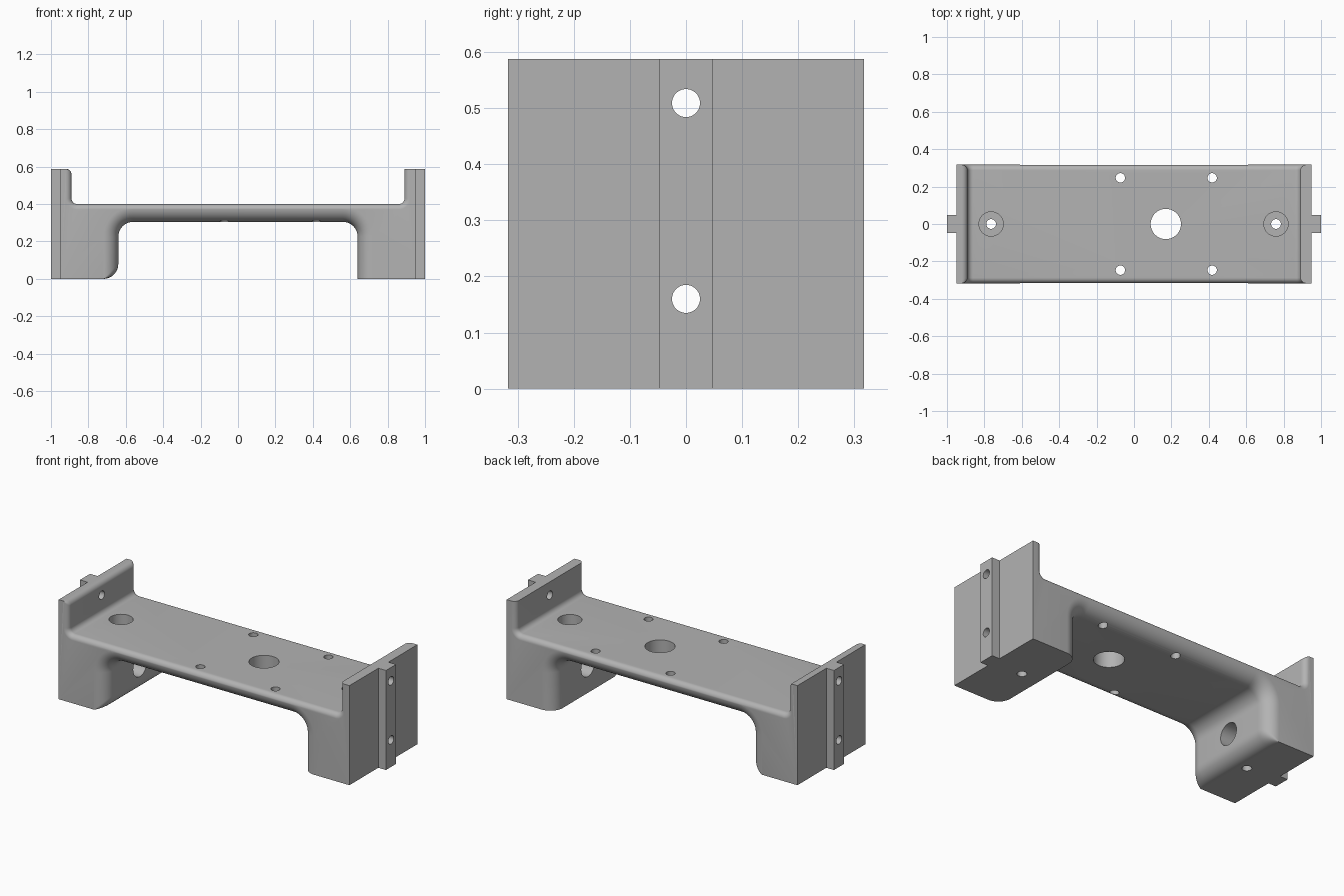
import bpy, bmesh
from math import cos, sin, radians, pi
from mathutils import Matrix, Vector

if "Cube" in bpy.data.objects:
    bpy.data.objects.remove(bpy.data.objects["Cube"])

HALF_Y, TOP = 0.317, 0.588      # half depth and full height
FACE, RAIL = 0.95, 1.0          # outer plate face and rail face
ARCH_R, DECK_R = 0.08, 0.03     # edge rounding below and above the deck

metal = bpy.data.materials.new("plain grey")
metal.use_nodes = True
grey = (0.45, 0.45, 0.45, 1)
metal.diffuse_color = grey
metal.node_tree.nodes["Principled BSDF"].inputs["Base Color"].default_value = grey


def make_object(name, bm):
    bmesh.ops.recalc_face_normals(bm, faces=bm.faces)
    mesh = bpy.data.meshes.new(name)
    bm.to_mesh(mesh)
    bm.free()
    obj = bpy.data.objects.new(name, mesh)
    bpy.context.collection.objects.link(obj)
    return obj


def loft(name, rings):
    """Solid through rings of equal point count, capped at both ends."""
    bm = bmesh.new()
    loops = [[bm.verts.new(p) for p in ring] for ring in rings]
    n = len(loops[0])
    for a, b in zip(loops, loops[1:]):
        for i in range(n):
            j = (i + 1) % n
            bm.faces.new((a[i], a[j], b[j], b[i]))
    bm.faces.new(loops[0])
    bm.faces.new(loops[-1])
    return make_object(name, bm)


def arc(cx, cz, r, start, end, steps=10):
    angles = [radians(start + (end - start) * i / steps) for i in range(steps + 1)]
    return [(cx + r * cos(a), cz + r * sin(a)) for a in angles]


def arch_outline(d):
    """Opening under the deck, grown by d."""
    r = ARCH_R - d
    return ([(-0.72, -0.1)] + arc(-0.72, r, r, 270, 360)
            + arc(-0.56, 0.225, 0.08 + d, 180, 90)
            + arc(0.56, 0.225, 0.08 + d, 90, 0) + [(0.64 + d, -0.1)])


def deck_outline(d):
    """Opening between the end plates, grown by d."""
    r = DECK_R - d
    return ([(-0.92, 0.7)] + arc(-0.92, TOP - r, r, 90, 0)
            + arc(-0.86, 0.43, 0.03 + d, 180, 270)
            + arc(0.86, 0.43, 0.03 + d, 270, 360) + [(0.89 + d, 0.7)])


def flared_cutter(name, outline, radius, steps=10):
    """Sweep an opening along y, flaring at both sides to round the edges."""
    side = []
    for i in range(steps + 1):
        a = radians(90) * i / steps
        d = min(radius * (1 - cos(a)), radius - 0.001)
        side.append((HALF_Y - radius * (1 - sin(a)), d))
    side.append((HALF_Y + 0.1, radius - 0.001))
    stations = [(-y, d) for y, d in reversed(side)] + side
    return loft(name, [[(x, y, z) for x, z in outline(d)] for y, d in stations])


def drill(axis, start, end, radius):
    """Round cutter from start to end along an axis."""
    start, end = Vector(start), Vector(end)
    turn = Matrix.Rotation(pi / 2, 4, "Y") if axis == "x" else Matrix()
    bm = bmesh.new()
    bmesh.ops.create_cone(bm, cap_ends=True, segments=48, radius1=radius,
                          radius2=radius, depth=(end - start).length,
                          matrix=Matrix.Translation((start + end) / 2) @ turn)
    return make_object("drill", bm)


# Block with a guide rail on each end
half = [(FACE, -HALF_Y), (FACE, -0.047), (RAIL, -0.047),
        (RAIL, 0.047), (FACE, 0.047), (FACE, HALF_Y)]
plan = half + [(-x, -y) for x, y in half]
body = loft("bridge_bracket", [[(x, y, z) for x, y in plan] for z in (0, TOP)])
body.data.materials.append(metal)

# Arch below and channel above the deck
cutters = [flared_cutter("arch_cutter", arch_outline, ARCH_R),
           flared_cutter("deck_cutter", deck_outline, DECK_R)]

# Deck holes
cutters.append(drill("z", (0.17, 0, 0.2), (0.17, 0, 0.5), 0.081))
for x in (-0.073, 0.418):
    for y in (-0.247, 0.247):
        cutters.append(drill("z", (x, y, 0.2), (x, y, 0.5), 0.025))

# Counterbored holes down through the legs
for x in (-0.764, 0.759):
    cutters.append(drill("z", (x, 0, 0.28), (x, 0, 0.5), 0.065))
    cutters.append(drill("z", (x, 0, -0.1), (x, 0, 0.5), 0.026))

# Mounting holes through the end plates, the lower pair counterbored inside
for z in (0.16, 0.509):
    cutters.append(drill("x", (-1.1, 0, z), (1.1, 0, z), 0.025))
cutters.append(drill("x", (-0.89, 0, 0.16), (0.89, 0, 0.16), 0.064))

bpy.ops.object.select_all(action="DESELECT")
bpy.context.view_layer.objects.active = body
body.select_set(True)
for cutter in cutters:
    cutter.hide_render = True
    mod = body.modifiers.new("cut", "BOOLEAN")
    mod.operation = "DIFFERENCE"
    mod.solver = "EXACT"
    mod.object = cutter
    bpy.ops.object.modifier_apply(modifier=mod.name)
    bpy.data.objects.remove(cutter)

for poly in body.data.polygons:
    poly.material_index = 0
bpy.ops.object.shade_smooth_by_angle(angle=radians(32))
